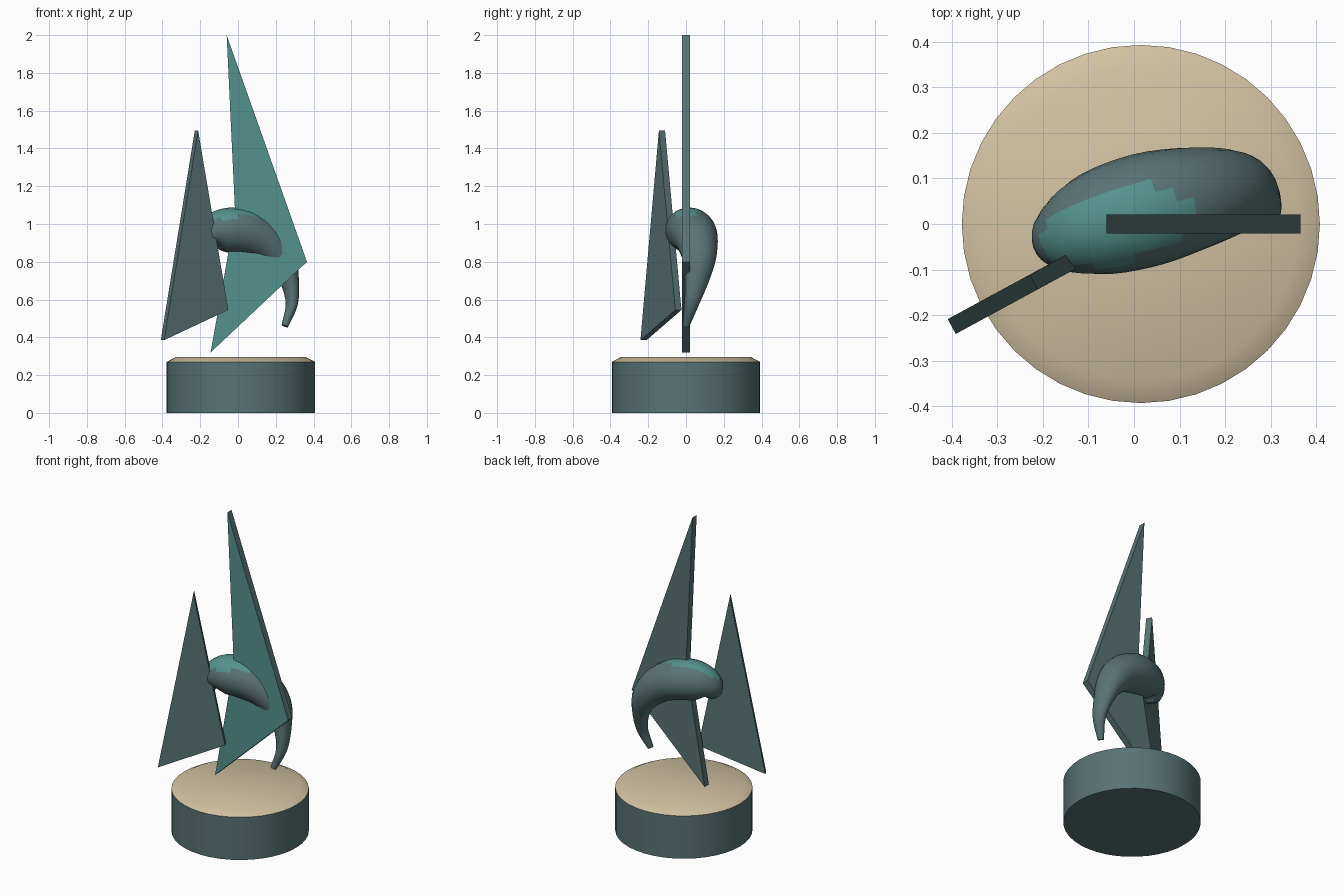
import bpy, bmesh, math
from mathutils import Vector

cube = bpy.data.objects.get("Cube")
if cube:
    bpy.data.objects.remove(cube, do_unlink=True)


def material(name, rgb):
    m = bpy.data.materials.new(name)
    m.use_nodes = True
    m.diffuse_color = (*rgb, 1)
    m.node_tree.nodes["Principled BSDF"].inputs["Base Color"].default_value = (*rgb, 1)
    return m


slate = material("slate", (0.1, 0.172, 0.176))
teal = material("teal", (0.09, 0.29, 0.265))
tan = material("tan", (0.64, 0.54, 0.36))


def finish(name, bm, mats, rule, smooth=None):
    """Turn a bmesh into an object; rule(face) picks the material slot."""
    bmesh.ops.recalc_face_normals(bm, faces=bm.faces)
    bm.normal_update()
    for f in bm.faces:
        f.material_index = int(rule(f))
    me = bpy.data.meshes.new(name)
    bm.to_mesh(me)
    bm.free()
    for m in mats:
        me.materials.append(m)
    ob = bpy.data.objects.new(name, me)
    bpy.context.collection.objects.link(ob)
    if smooth:
        bpy.ops.object.select_all(action='DESELECT')
        ob.select_set(True)
        bpy.context.view_layer.objects.active = ob
        bpy.ops.object.shade_smooth_by_angle(angle=math.radians(smooth))
    return ob


def loft(rings):
    """Skin a list of rings of points and cap both ends."""
    bm = bmesh.new()
    vs = [[bm.verts.new(p) for p in r] for r in rings]
    n = len(vs[0])
    for a, b in zip(vs, vs[1:]):
        for i in range(n):
            j = (i + 1) % n
            bm.faces.new((a[i], a[j], b[j], b[i]))
    bm.faces.new(vs[0])
    bm.faces.new(vs[-1])
    return bm


def circle(radius, z, n=40, cx=0.015):
    return [(cx + radius * math.cos(math.tau * i / n),
             radius * math.sin(math.tau * i / n), z) for i in range(n)]


# Round plinth with a chamfered pale top
base = loft([circle(0.393, 0), circle(0.393, 0.27), circle(0.345, 0.295)])
finish("plinth", base, [slate, tan], lambda f: f.normal.z > 0.3, 35)


# Flat blades: outline in the (u, z) plane, thickened sideways
def blade(name, outline, origin, angle, thick, rule):
    u = Vector((math.cos(angle), math.sin(angle), 0))
    side = Vector((-u.y, u.x, 0)) * thick / 2
    pts = [Vector(origin) + u * a + Vector((0, 0, z)) for a, z in outline]
    bm = loft([[p - side for p in pts], [p + side for p in pts]])
    return finish(name, bm, [slate, teal], rule)


blade("tall_blade", [(-0.06, 2), (0.365, 0.8), (-0.145, 0.32), (-0.015, 1.05)],
      (0, 0, 0), 0, 0.042, lambda f: f.normal.y < -0.9)
blade("short_blade", [(0, 0.385), (0.205, 1.495), (0.387, 0.545)],
      (-0.4, -0.225, 0), math.radians(28.5), 0.037, lambda f: False)

# Curved horn: centre x, y, z, half width, half height from tail to head
stations = [Vector(s) for s in (
    (0.248, 0.0, 0.46, 0.018, 0.018),
    (0.285, 0.03, 0.58, 0.04, 0.032),
    (0.27, 0.058, 0.71, 0.066, 0.052),
    (0.225, 0.07, 0.82, 0.09, 0.085),
    (0.14, 0.058, 0.91, 0.112, 0.107),
    (0.03, 0.032, 0.96, 0.125, 0.12),
    (-0.08, 0.0, 0.965, 0.115, 0.115),
    (-0.15, -0.028, 0.935, 0.083, 0.085),
    (-0.175, -0.045, 0.88, 0.035, 0.038))]


def spline(ps, steps):
    """Catmull-Rom interpolation through the stations."""
    ps = [2 * ps[0] - ps[1]] + ps + [2 * ps[-1] - ps[-2]]
    out = []
    for a, b, c, d in zip(ps, ps[1:], ps[2:], ps[3:]):
        for k in range(steps):
            t = k / steps
            out.append(b + (c - a) * t / 2 + (a * 2 - b * 5 + c * 4 - d) * t * t / 2
                       + (b * 3 - a - c * 3 + d) * t ** 3 / 2)
    return out + [ps[-2]]


path = spline(stations, 4)
across = Vector((-0.27, 0.96, 0)).normalized()
rings, sides = [], 24
for i, p in enumerate(path):
    step = path[min(i + 1, len(path) - 1)] - path[max(i - 1, 0)]
    tangent = Vector(step[:3]).normalized()
    up = tangent.cross(across).normalized()
    side = up.cross(tangent)
    ring = []
    for k in range(sides):
        a = math.tau * k / sides
        ring.append(Vector(p[:3]) + side * p[3] * math.cos(a) + up * p[4] * math.sin(a))
    rings.append(ring)

# Lighter patch on the crown of the horn
crown = Vector((-0.22, -0.25, 0.94)).normalized()
finish("horn", loft(rings), [slate, teal],
       lambda f: f.normal.dot(crown) > 0.74 and f.calc_center_median().x < 0.2, 40)
